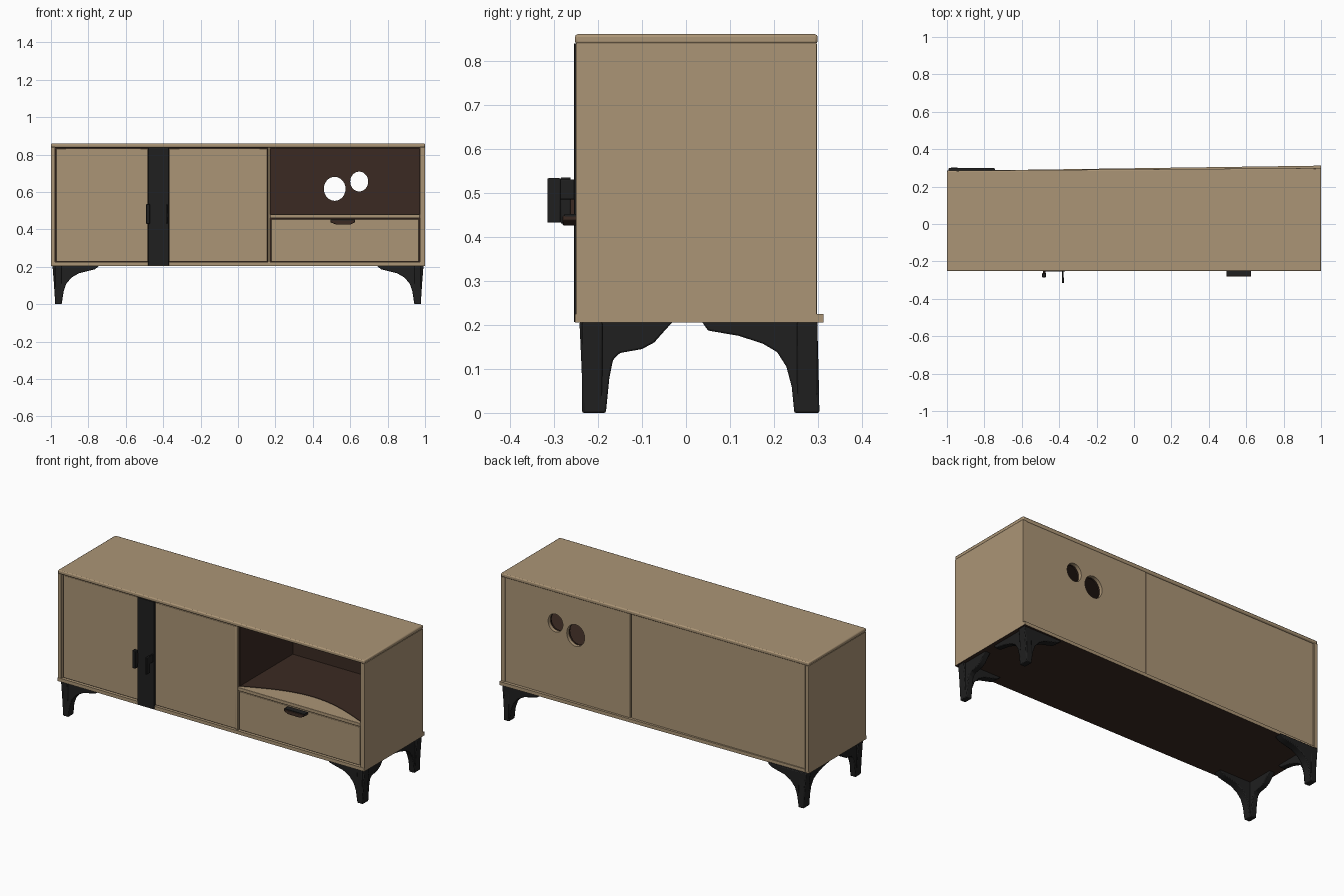
import bpy, bmesh, math
from mathutils import Vector

if "Cube" in bpy.data.objects:
    bpy.data.objects.remove(bpy.data.objects["Cube"])


def material(name, rgb):
    m = bpy.data.materials.new(name)
    m.diffuse_color = (*rgb, 1)
    m.use_nodes = True
    m.node_tree.nodes["Principled BSDF"].inputs["Base Color"].default_value = m.diffuse_color
    return m


TAN = material("tan wood", (0.41, 0.30, 0.18))
BROWN = material("dark brown wood", (0.043, 0.023, 0.016))
BLACK = material("black", (0.014, 0.014, 0.014))


def make(name, bm, mat, bevel=0.0, segs=2):
    bmesh.ops.recalc_face_normals(bm, faces=bm.faces[:])
    me = bpy.data.meshes.new(name)
    bm.to_mesh(me)
    bm.free()
    me.materials.append(mat)
    ob = bpy.data.objects.new(name, me)
    bpy.context.collection.objects.link(ob)
    if bevel:
        b = ob.modifiers.new("bevel", 'BEVEL')
        b.width, b.segments, b.limit_method = bevel, segs, 'ANGLE'
    return ob


def box(name, x, y, z, mat, bevel=0.0, skew=0.0):
    """Box from ranges; skew slides the rear edge back as x grows."""
    bm = bmesh.new()
    bmesh.ops.create_cube(bm, size=1)
    for v in bm.verts:
        back = v.co.y > 0
        v.co = Vector(r[0] if c < 0 else r[1] for c, r in zip(v.co, (x, y, z)))
        if back:
            v.co.y += skew * v.co.x
    return make(name, bm, mat, bevel)


def prism(name, pts, a, b, axis, mat, bevel=0.0):
    """Extrude a 2D outline from a to b along the given axis."""
    def put(p, t):
        q = list(p)
        q.insert(axis, t)
        return q
    bm = bmesh.new()
    lo = [bm.verts.new(put(p, a)) for p in pts]
    hi = [bm.verts.new(put(p, b)) for p in pts]
    bm.faces.new(lo)
    bm.faces.new(hi)
    n = len(pts)
    for i in range(n):
        bm.faces.new((lo[i], lo[(i + 1) % n], hi[(i + 1) % n], hi[i]))
    return make(name, bm, mat, bevel)


# carcass
box("top_panel", (-1, 1), (-0.252, 0.292), (0.838, 0.86), TAN, 0.006, 0.007)
box("left_side", (-1, -0.978), (-0.25, 0.287), (0.215, 0.84), TAN, 0.002)
box("right_side", (0.972, 1), (-0.25, 0.297), (0.215, 0.84), TAN, 0.002)
base = box("bottom_panel", (-1, 1), (-0.252, 0.298), (0.205, 0.225), TAN, 0, 0.014)
base.data.materials.append(BROWN)
for f in base.data.polygons:
    if f.normal.z < -0.5:
        f.material_index = 1
box("divider", (0.16, 0.172), (-0.248, 0.27), (0.22, 0.84), TAN, 0.001)
box("back_panel_left", (-0.985, 0.158), (0.268, 0.284), (0.222, 0.84), TAN, 0.001, 0.006)
back = box("back_panel_right", (0.164, 0.985), (0.270, 0.287), (0.222, 0.84), TAN, 0, 0.006)

# niche lining
lin_back = box("niche_back", (0.17, 0.974), (0.258, 0.266), (0.48, 0.838), BROWN)
box("niche_left_lining", (0.172, 0.177), (-0.235, 0.258), (0.482, 0.838), BROWN)
box("niche_right_lining", (0.967, 0.972), (-0.235, 0.258), (0.482, 0.838), BROWN)
box("niche_ceiling", (0.172, 0.972), (-0.235, 0.258), (0.833, 0.838), BROWN)
box("shelf", (0.172, 0.972), (-0.248, 0.258), (0.46, 0.48), TAN, 0.002)
arc = [(0.172 + 0.8 * i / 16, -0.235 + 0.115 * math.sin(math.pi * i / 16)) for i in range(17)]
prism("niche_floor", arc + [(0.972, 0.258), (0.172, 0.258)], 0.479, 0.483, 2, BROWN)

# cable holes through the back
for i, (hx, hz, rx, rz) in enumerate(((0.517, 0.617, 0.058, 0.064), (0.648, 0.656, 0.048, 0.053))):
    ring = [(hx + rx * math.cos(2 * math.pi * k / 40), hz + rz * math.sin(2 * math.pi * k / 40))
            for k in range(40)]
    cut = prism(f"hole_cutter_{i}", ring, 0.2, 0.36, 1, BROWN)
    for ob in (back, lin_back):
        m = ob.modifiers.new("hole", 'BOOLEAN')
        m.object, m.operation, m.solver = cut, 'DIFFERENCE', 'EXACT'
        bpy.context.view_layer.objects.active = ob
        bpy.ops.object.modifier_apply(modifier=m.name)
    bpy.data.objects.remove(cut)

# doors, dark centre strip and drawer front
box("left_door", (-0.972, -0.481), (-0.241, -0.22), (0.228, 0.833), TAN, 0.003)
box("right_door", (-0.369, 0.157), (-0.243, -0.22), (0.228, 0.833), TAN, 0.003)
box("centre_strip", (-0.48, -0.37), (-0.254, -0.22), (0.206, 0.839), BLACK, 0.001)
box("drawer_front", (0.177, 0.967), (-0.242, -0.22), (0.228, 0.455), TAN, 0.003)

# dark recess behind the gaps
box("recess_left", (-0.978, 0.16), (-0.22, -0.212), (0.224, 0.838), BROWN)
box("recess_right", (0.172, 0.972), (-0.22, -0.212), (0.224, 0.46), BROWN)

# handles
box("left_handle_plate", (-0.491, -0.471), (-0.285, -0.262), (0.43, 0.535), BLACK, 0.003)
box("left_handle_stem", (-0.486, -0.474), (-0.27, -0.235), (0.45, 0.51), BROWN, 0.002)
box("right_handle_plate", (-0.386, -0.374), (-0.315, -0.285), (0.432, 0.533), BLACK, 0.003)
box("right_handle_stem", (-0.384, -0.376), (-0.29, -0.245), (0.485, 0.53), BLACK, 0.002)
grip = [(0.495, 0.448), (0.495, 0.438), (0.525, 0.426), (0.60, 0.426), (0.625, 0.438), (0.625, 0.448)]
prism("drawer_handle", grip, -0.28, -0.238, 1, BROWN, 0.002)
box("drawer_handle_top", (0.495, 0.625), (-0.276, -0.238), (0.446, 0.452), BLACK)

# bracket legs: one wing along the front or back, one along the side
wing_x = [(0.992, 0.207), (0.985, 0.12), (0.977, 0), (0.943, 0), (0.932, 0.07), (0.918, 0.11),
          (0.89, 0.143), (0.85, 0.166), (0.80, 0.178), (0.765, 0.187), (0.74, 0.207)]
front_y = [(-0.242, 0.207), (-0.238, 0.12), (-0.233, 0), (-0.182, 0), (-0.174, 0.08), (-0.166, 0.12),
           (-0.15, 0.136), (-0.10, 0.145), (-0.072, 0.16), (-0.05, 0.185), (-0.03, 0.207)]
back_y = [(0.298, 0.207), (0.301, 0.1), (0.303, 0), (0.246, 0), (0.24, 0.06), (0.228, 0.105),
          (0.207, 0.138), (0.175, 0.157), (0.12, 0.175), (0.05, 0.187), (0.036, 0.207)]
for s, side in ((-1, "left"), (1, "right")):
    wx = [(s * x, z) for x, z in wing_x]
    prism(f"{side}_front_leg", wx, -0.236, -0.19, 1, BLACK, 0.004)
    prism(f"{side}_back_leg", wx, 0.252, 0.299, 1, BLACK, 0.004)
    prism(f"{side}_front_leg_bracket", front_y, s * 0.944, s * 0.979, 0, BLACK, 0.004)
    prism(f"{side}_back_leg_bracket", back_y, s * 0.944, s * 0.979, 0, BLACK, 0.004)

# smooth the rounded edges only
bpy.ops.object.select_all(action='DESELECT')
for ob in bpy.data.objects:
    ob.select_set(True)
bpy.context.view_layer.objects.active = back
bpy.ops.object.shade_smooth_by_angle(angle=math.radians(30))
